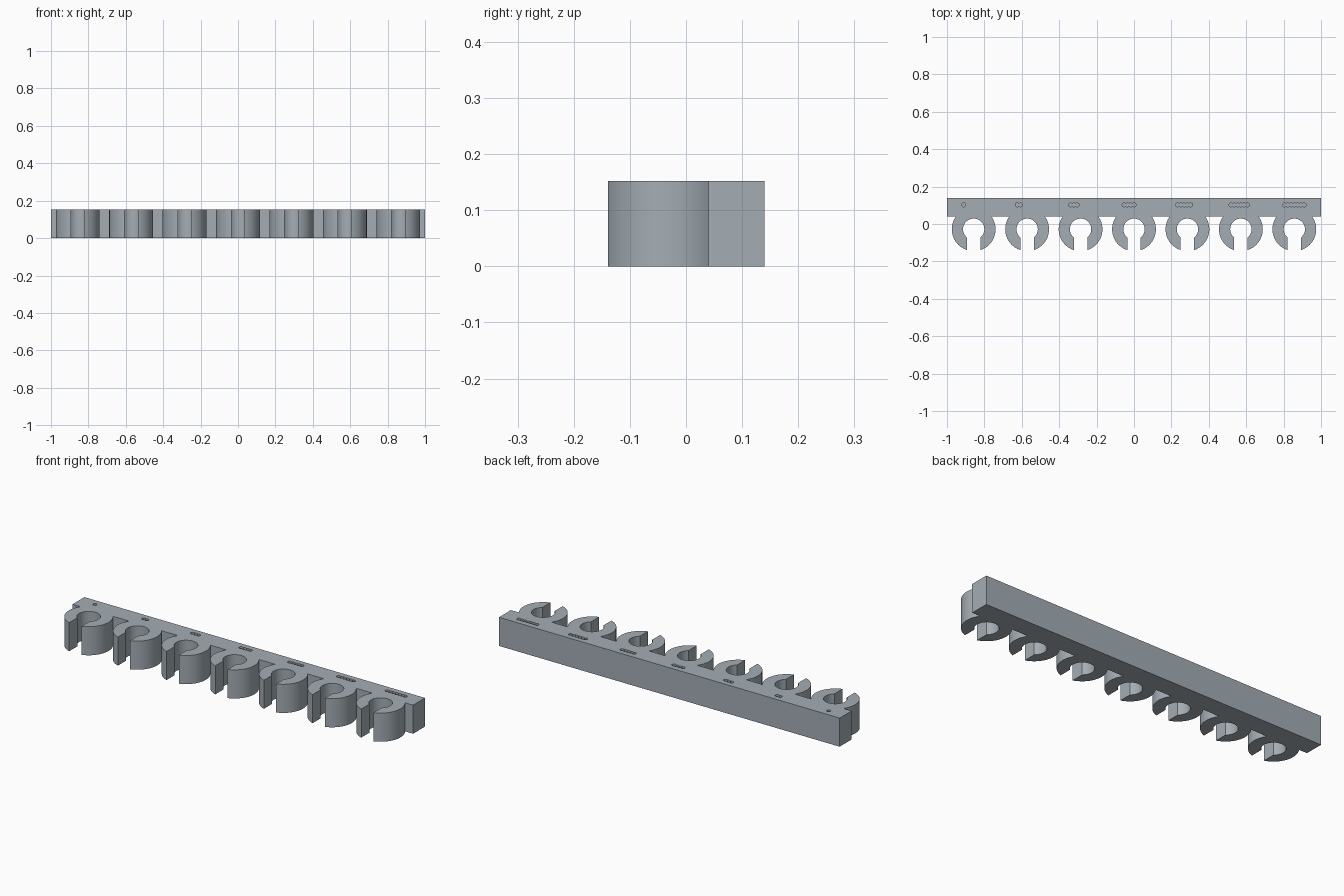
import bpy, bmesh, math

if "Cube" in bpy.data.objects:
    bpy.data.objects.remove(bpy.data.objects["Cube"])

HEIGHT = 0.152
BACK, FRONT = 0.14, 0.04            # bar extent in y
CY, R_OUT, R_IN, SLOT = -0.028, 0.117, 0.057, 0.036
COUNT, PITCH = 7, 2 / 7
DOT_R, DOT_STEP, DOT_Y, DOT_DEPTH = 0.0105, 0.0177, 0.102, 0.015

steel = bpy.data.materials.new("steel grey")
steel.diffuse_color = (0.37, 0.42, 0.46, 1)
steel.use_nodes = True
steel.node_tree.nodes["Principled BSDF"].inputs["Base Color"].default_value = steel.diffuse_color


def arc(cx, cy, r, a0, a1, n):
    return [(cx + r * math.cos(a0 + (a1 - a0) * i / n),
             cy + r * math.sin(a0 + (a1 - a0) * i / n)) for i in range(n + 1)]


def extrude(bm, outline, z0, z1):
    """Add a prism with the given outline."""
    face = bm.faces.new([bm.verts.new((x, y, z0)) for x, y in outline])
    top = bmesh.ops.extrude_face_region(bm, geom=[face])["geom"]
    for v in top:
        if isinstance(v, bmesh.types.BMVert):
            v.co.z = z1


def make_object(name, bm):
    bmesh.ops.recalc_face_normals(bm, faces=bm.faces[:])
    mesh = bpy.data.meshes.new(name)
    bm.to_mesh(mesh)
    bm.free()
    mesh.materials.append(steel)
    obj = bpy.data.objects.new(name, mesh)
    bpy.context.collection.objects.link(obj)
    return obj


# Bar and open clips as one outline
outline = [(-1, BACK), (-1, FRONT)]
join = math.asin((FRONT - CY) / R_OUT)
tip, lip = math.asin(SLOT / R_OUT), math.asin(SLOT / R_IN)
for k in range(COUNT):
    cx = (k - (COUNT - 1) / 2) * PITCH
    outline += arc(cx, CY, R_OUT, math.pi - join, 1.5 * math.pi - tip, 24)
    outline += arc(cx, CY, R_IN, 1.5 * math.pi - lip, -0.5 * math.pi + lip, 40)
    outline += arc(cx, CY, R_OUT, -0.5 * math.pi + tip, join, 24)
outline += [(1, FRONT), (1, BACK)]
bm = bmesh.new()
extrude(bm, outline, 0, HEIGHT)
rack = make_object("clip_rack", bm)

# Rows of one to seven joined dots sunk into the top
bm = bmesh.new()
cut = math.acos(DOT_STEP / 2 / DOT_R)
for k in range(COUNT):
    x0 = (k - (COUNT - 1) / 2) * PITCH - 3 * DOT_STEP
    row = []
    for i in range(k + 1):          # lower side, left to right
        a0 = math.pi if i == 0 else math.pi + cut
        a1 = 2 * math.pi if i == k else 2 * math.pi - cut
        row += arc(x0 + i * DOT_STEP, DOT_Y, DOT_R, a0, a1, 6)[:-1]
    for i in range(k, -1, -1):      # upper side, right to left
        a0 = 0 if i == k else cut
        a1 = math.pi if i == 0 else math.pi - cut
        row += arc(x0 + i * DOT_STEP, DOT_Y, DOT_R, a0, a1, 6)[:-1]
    extrude(bm, row, HEIGHT - DOT_DEPTH, HEIGHT + 0.02)
cutter = make_object("dot_cutter", bm)
cutter.hide_render = True

mod = rack.modifiers.new("dots", 'BOOLEAN')
mod.operation = 'DIFFERENCE'
mod.solver = 'EXACT'
mod.object = cutter
bpy.context.view_layer.objects.active = rack
rack.select_set(True)
bpy.ops.object.modifier_apply(modifier=mod.name)
bpy.data.objects.remove(cutter)

# Smooth curves, crisp corners
bpy.ops.object.shade_smooth_by_angle(angle=math.radians(31))
